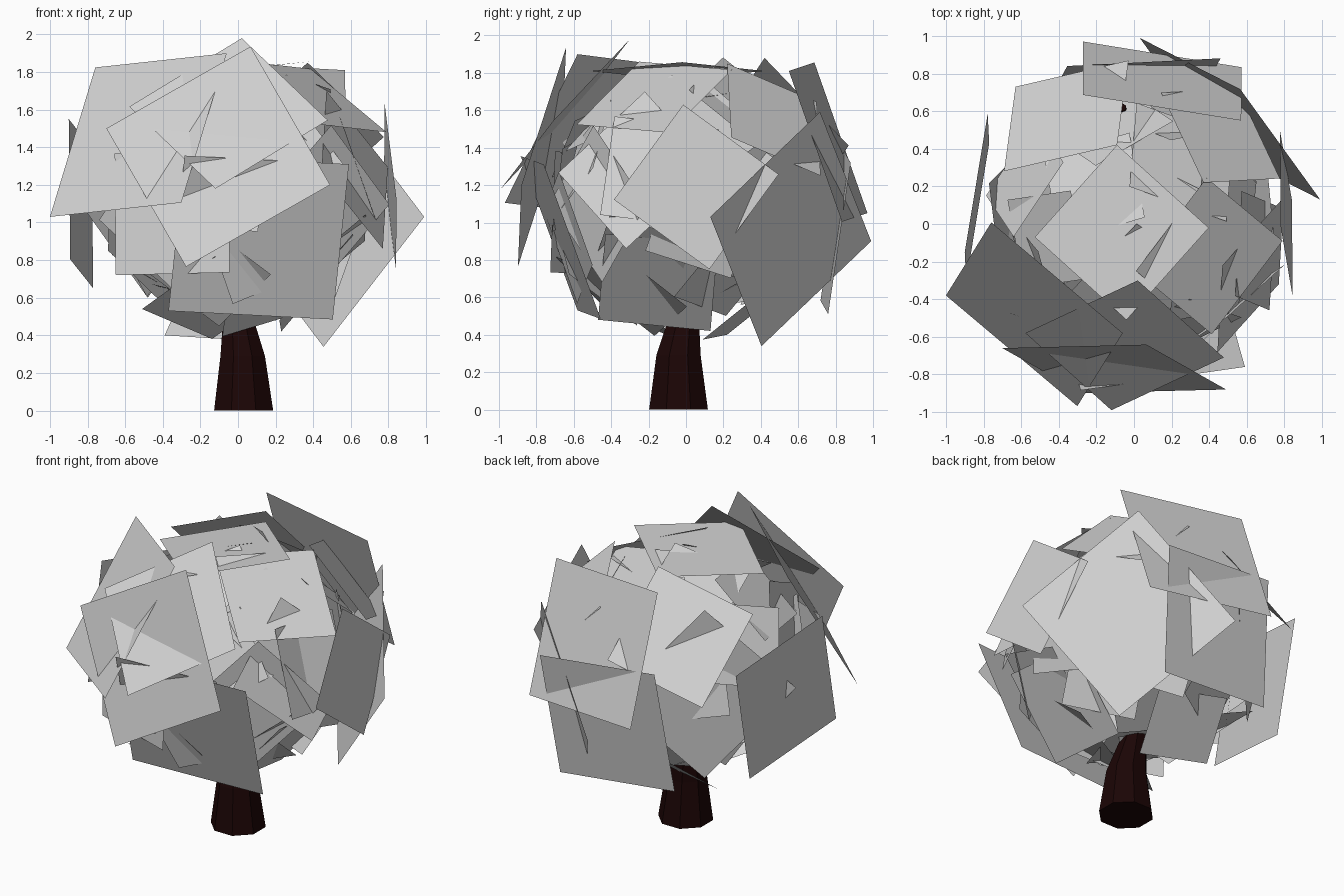
import bpy, math, random
from mathutils import Vector

random.seed(4)
cube = bpy.data.objects.get("Cube")
if cube:
    bpy.data.objects.remove(cube, do_unlink=True)


def make_material(name, colour):
    mat = bpy.data.materials.new(name)
    mat.use_nodes = True
    mat.diffuse_color = colour
    mat.node_tree.nodes["Principled BSDF"].inputs["Base Color"].default_value = colour
    return mat


def make_object(name, verts, faces, mat):
    mesh = bpy.data.meshes.new(name)
    mesh.from_pydata(verts, [], faces)
    mesh.materials.append(mat)
    obj = bpy.data.objects.new(name, mesh)
    bpy.context.collection.objects.link(obj)
    return obj


foliage_grey = make_material("foliage_grey", (0.65, 0.65, 0.65, 1))
bark_brown = make_material("bark_brown", (0.011, 0.0015, 0.0015, 1))


def tapered_limb(name, rings, sides):
    """Loft flat-sided rings given as (x, y, z, radius)."""
    verts, faces = [], []
    for x, y, z, radius in rings:
        for i in range(sides):
            a = math.tau * (i + 0.5) / sides
            verts.append((x + radius * math.cos(a), y + radius * math.sin(a), z))
    for r in range(len(rings) - 1):
        for i in range(sides):
            j = (i + 1) % sides
            low, high = r * sides, (r + 1) * sides
            faces.append((low + i, low + j, high + j, high + i))
    faces.append(tuple(reversed(range(sides))))
    faces.append(tuple(range(len(verts) - sides, len(verts))))
    return make_object(name, verts, faces, bark_brown)


# Trunk and hidden branches
tapered_limb("trunk", [(0.03, -0.04, 0, 0.17), (0.025, -0.04, 0.29, 0.128),
                       (0, -0.01, 0.5, 0.085), (-0.02, 0.03, 0.85, 0.06)], 8)
branch_tips = [(-0.06, 0.62, 1.45), (0.4, -0.1, 1.3), (-0.4, -0.2, 1.3), (0, 0, 1.55)]
for n, (x, y, z) in enumerate(branch_tips):
    tapered_limb(f"branch_{n + 1}", [(-0.02, 0.03, 0.75, 0.05), (x, y, z, 0.02)], 6)

# Foliage cards: square sheets facing out from the crown centre
crown = Vector((0, 0, 1.15))
leaf_verts, leaf_faces = [], []


def add_card(centre, half_diagonal):
    """Square sheet from its centre and the arm to one corner."""
    out = centre - crown
    out -= out.project(half_diagonal)
    other = out.normalized().cross(half_diagonal)
    start = len(leaf_verts)
    for arm in (half_diagonal, other, -half_diagonal, -other):
        leaf_verts.append(centre + arm)
    leaf_faces.append(tuple(range(start, start + 4)))


# Large outer cards: centre, then arm to a corner
outer_cards = [
    (-0.53, -0.48, 1.465, -0.47, 0.1, -0.435),
    (-0.105, -0.77, 1.35, 0.595, -0.11, -0.15),
    (-0.05, -0.645, 1.58, 0.07, 0.345, 0.4),
    (0.11, -0.67, 0.92, 0.48, -0.09, 0.39),
    (0.51, 0.56, 0.965, 0.48, -0.43, 0.065),
    (0.81, 0.055, 1.19, -0.03, -0.07, 0.44),
    (-0.065, -0.045, 1.81, -0.025, 0.465, 0),
    (-0.36, 0.575, 1.54, -0.27, 0.155, -0.34),
    (0.4, -0.17, 1.67, 0.39, 0.08, -0.19),
    (0.15, 0.76, 1.43, 0.42, -0.21, 0.38),
    (-0.835, 0.14, 1.1, -0.065, -0.29, 0.45),
    (-0.48, 0.49, 1.16, 0, 0, 0.56),
    (0.02, 0.8, 0.95, -0.375, 0.04, 0.44),
    (0.42, -0.15, 0.68, 0.2, 0.32, 0.2),
    (0.46, 0.47, 1.55, -0.09, -0.25, 0.3),
    (0.62, -0.27, 1.28, -0.15, 0.05, 0.42),
    (-0.35, -0.6, 1.05, -0.3, 0.1, -0.33),
    (-0.12, 0.32, 0.52, -0.27, -0.1, -0.12),
    (-0.13, -0.38, 0.6, -0.38, -0.05, -0.06),
]
for card in outer_cards:
    add_card(Vector(card[:3]), Vector(card[3:]))

# Smaller cards filling the crown in an even spiral
fill = 34
for i in range(fill):
    height = 1 - 2 * (i + 0.5) / fill
    angle = i * math.pi * (3 - math.sqrt(5))
    ring = math.sqrt(1 - height * height)
    radial = Vector((ring * math.cos(angle), ring * math.sin(angle), height))
    reach = random.uniform(0.61, 0.7)
    centre = crown + Vector((radial.x, radial.y, radial.z * 0.86)) * reach
    # Keep the arm nearly tangent, with a slight tilt
    arm = Vector([random.uniform(-1, 1) for _ in range(3)])
    arm -= arm.project(radial)
    arm = arm.normalized() + radial * random.uniform(-0.25, 0.25)
    add_card(centre, arm.normalized() * random.uniform(0.32, 0.42))

make_object("foliage", leaf_verts, leaf_faces, foliage_grey)
